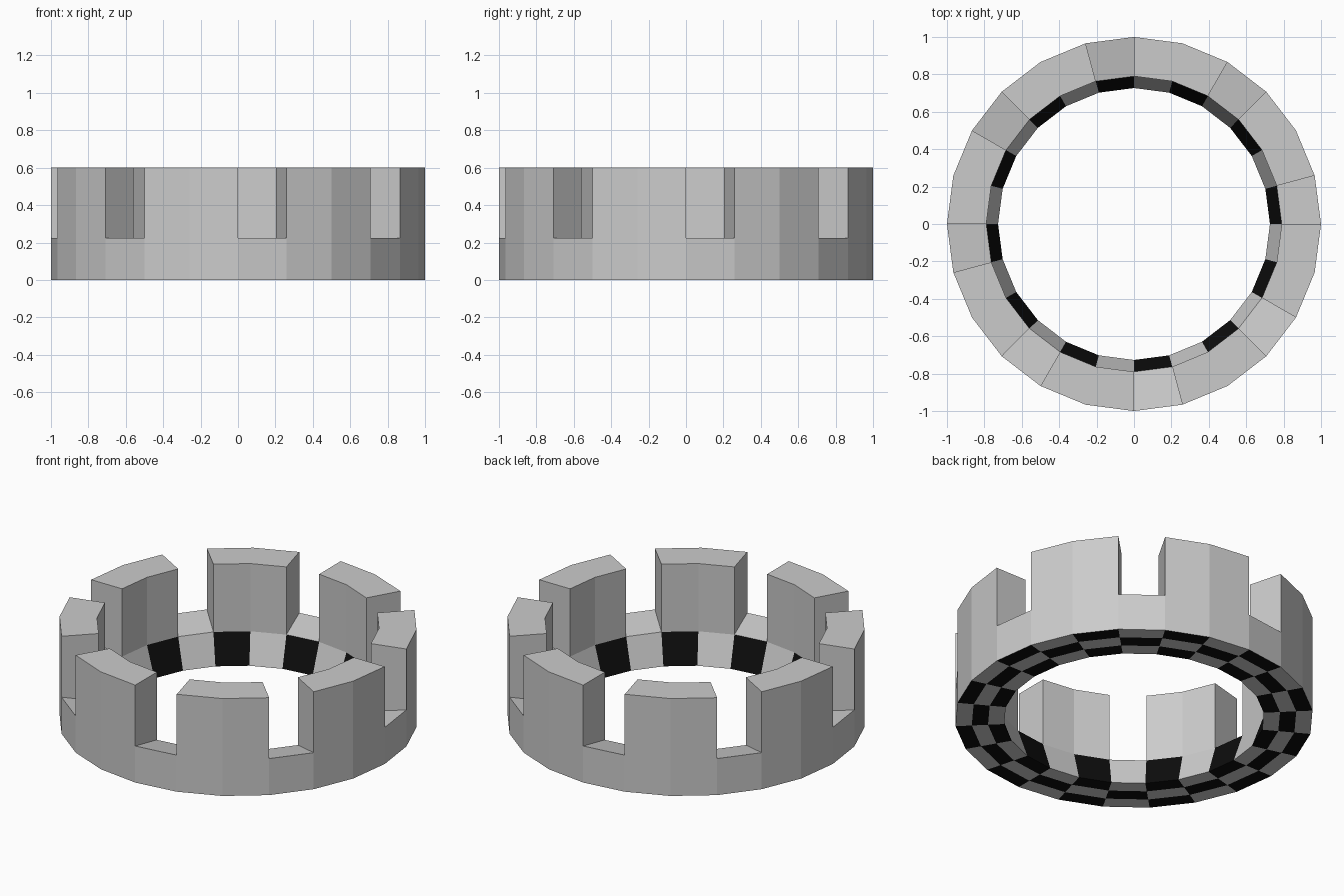
import bpy, bmesh
from math import sin, cos, radians

if "Cube" in bpy.data.objects:
    bpy.data.objects.remove(bpy.data.objects["Cube"])

SIDES, STEP = 24, 15
TOP, GAP_OUT, GAP_IN = 0.6, 0.225, 0.183   # heights
R_OUT, R_IN, R_BASE = 1.0, 0.79, 0.727     # radii

grey = bpy.data.materials.new("grey")
grey.diffuse_color = (0.8, 0.8, 0.8, 1)
grey.use_nodes = True
grey.node_tree.nodes["Principled BSDF"].inputs["Base Color"].default_value = grey.diffuse_color
black = bpy.data.materials.new("black")
black.diffuse_color = (0.004, 0.004, 0.004, 1)
black.use_nodes = True
black.node_tree.nodes["Principled BSDF"].inputs["Base Color"].default_value = black.diffuse_color

bm = bmesh.new()


def pt(r, z, i):
    a = radians(-90 + STEP * i)
    return bm.verts.new((r * cos(a), r * sin(a), z))


def strip(p, q, i, dark=False):
    """One ring segment between two (radius, height) profile points."""
    f = bm.faces.new([pt(*p, i), pt(*p, i + 1), pt(*q, i + 1), pt(*q, i)])
    f.material_index = int(dark)


rings = [R_OUT + (R_BASE - R_OUT) * k / 3 for k in range(4)]
for i in range(SIDES):
    # chequered underside and inner band
    for k in range(3):
        strip((rings[k + 1], 0), (rings[k], 0), i, (i + k) % 2 == 0)
    strip((R_IN, GAP_IN), (R_BASE, 0), i, i % 2 == 0)
    # lower outer wall
    strip((R_OUT, 0), (R_OUT, GAP_OUT), i)
    if i % 3 == 0:
        # sloped gap floor
        strip((R_OUT, GAP_OUT), (R_IN, GAP_IN), i)
    else:
        # raised block: outer wall, top, inner wall
        strip((R_OUT, GAP_OUT), (R_OUT, TOP), i)
        strip((R_OUT, TOP), (R_IN, TOP), i)
        strip((R_IN, TOP), (R_IN, GAP_IN), i)
        # block end beside the gap
        j = i if i % 3 == 1 else i + 1
        bm.faces.new([pt(R_OUT, GAP_OUT, j), pt(R_OUT, TOP, j),
                      pt(R_IN, TOP, j), pt(R_IN, GAP_IN, j)])

bmesh.ops.remove_doubles(bm, verts=bm.verts, dist=1e-4)
bmesh.ops.recalc_face_normals(bm, faces=bm.faces)
mesh = bpy.data.meshes.new("notched_ring")
bm.to_mesh(mesh)
bm.free()
mesh.materials.append(grey)
mesh.materials.append(black)
ring = bpy.data.objects.new("notched_ring", mesh)
bpy.context.collection.objects.link(ring)
